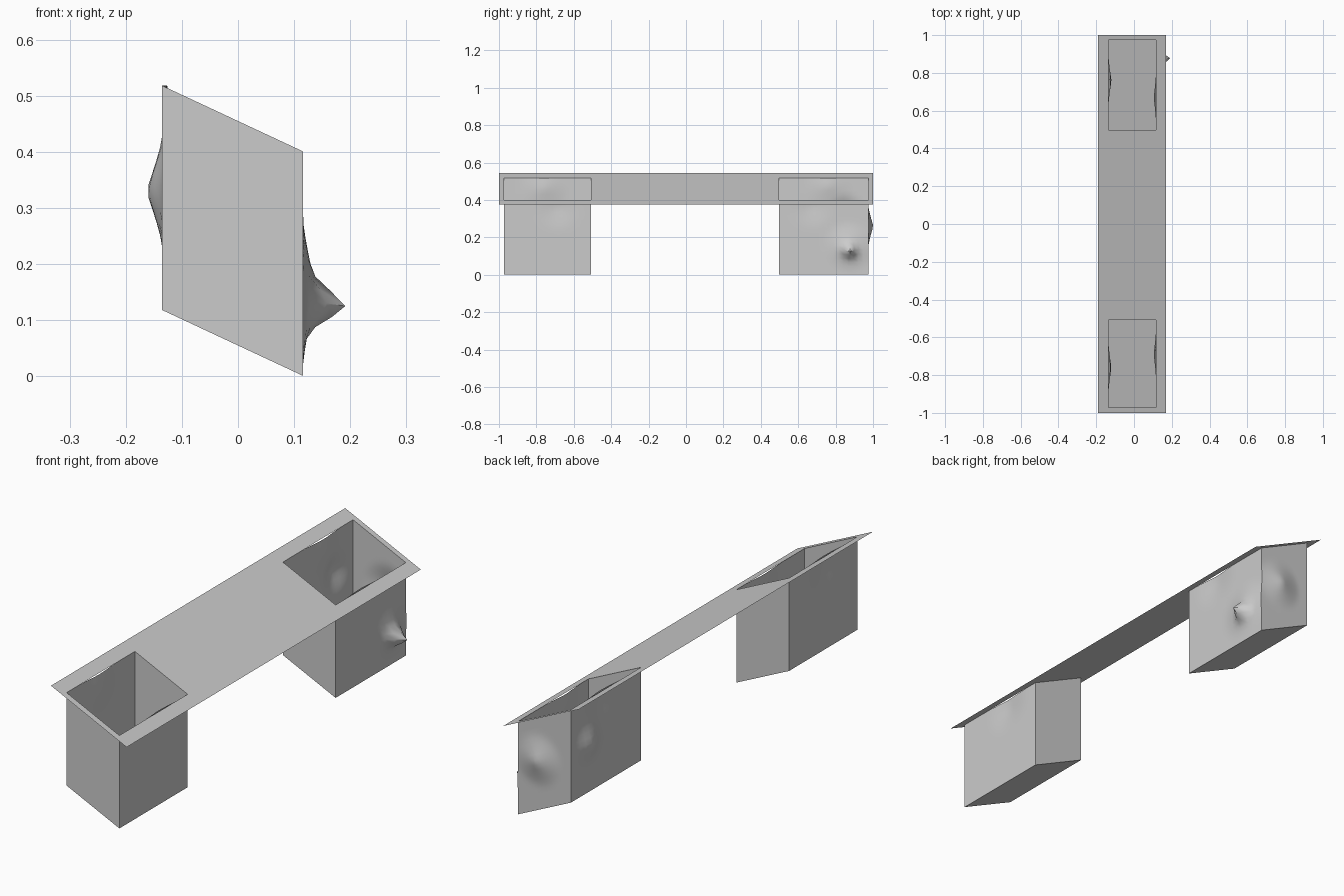
import bpy, bmesh
from mathutils import Vector

if "Cube" in bpy.data.objects:
    bpy.data.objects.remove(bpy.data.objects["Cube"])

SLOPE = -0.467
X0, X1 = -0.135, 0.116
DEPTH = 0.4


def top_z(x):
    return 0.455 + SLOPE * x


def finish(bm, name):
    mesh = bpy.data.meshes.new(name)
    bm.to_mesh(mesh)
    bm.free()
    obj = bpy.data.objects.new(name, mesh)
    bpy.context.collection.objects.link(obj)
    bpy.context.view_layer.objects.active = obj
    obj.select_set(True)
    bpy.ops.object.shade_smooth_by_angle(angle=0.7)
    obj.select_set(False)
    return obj


# Thin sloping sheet with two rectangular openings
def sheet(bins):
    xs = [-0.19, X0, X1, 0.17]
    ys = [-1.0] + [y for b in bins for y in b] + [1.0]
    bm = bmesh.new()
    grid = [[bm.verts.new((x, y, top_z(x))) for x in xs] for y in ys]
    for j in range(len(ys) - 1):
        for i in range(3):
            if i == 1 and j in (1, 3):
                continue
            bm.faces.new((grid[j][i], grid[j][i + 1], grid[j + 1][i + 1], grid[j + 1][i]))
    finish(bm, "sloped_top_sheet")


# Open bin with sheared top and bottom; dents are (centre, push, radius)
def bin_box(name, y0, y1, dents):
    bm = bmesh.new()
    bmesh.ops.create_cube(bm, size=1)
    for v in bm.verts:
        x = X0 if v.co.x < 0 else X1
        v.co = (x, y0 if v.co.y < 0 else y1, top_z(x) - (DEPTH if v.co.z < 0 else 0))
    bm.normal_update()
    lid = [f for f in bm.faces if f.normal.z > 0.5]
    bmesh.ops.delete(bm, geom=lid, context='FACES_ONLY')
    bmesh.ops.subdivide_edges(bm, edges=bm.edges[:], cuts=17, use_grid_fill=True)
    for v in bm.verts:
        base = v.co.copy()
        for centre, push, radius in dents:
            t = max(0.0, 1 - (base - Vector(centre)).length / radius)
            v.co += Vector(push) * t ** 1.3
    finish(bm, name)


sheet([(-0.972, -0.508), (0.498, 0.975)])

bin_box("front_bin", -0.972, -0.508, [
    ((X0, -0.76, 0.46), (0.016, 0, 0), 0.13),
    ((X1, -0.69, 0.36), (-0.012, 0, 0), 0.12),
])
bin_box("back_bin", 0.498, 0.975, [
    ((X0, 0.76, 0.47), (0.016, 0, 0), 0.13),
    ((X1, 0.67, 0.37), (-0.012, 0, 0), 0.12),
    ((X0, 0.86, 0.33), (-0.03, 0, 0), 0.10),      # bulge on the left wall
    ((0.02, 0.975, 0.26), (0, 0.027, 0), 0.11),   # bulge on the end wall
    ((X1, 0.87, 0.15), (0.025, 0, 0), 0.13),      # broad swelling
    ((X1, 0.87, 0.13), (0.06, 0.01, -0.01), 0.055),  # pulled-out spike
])
